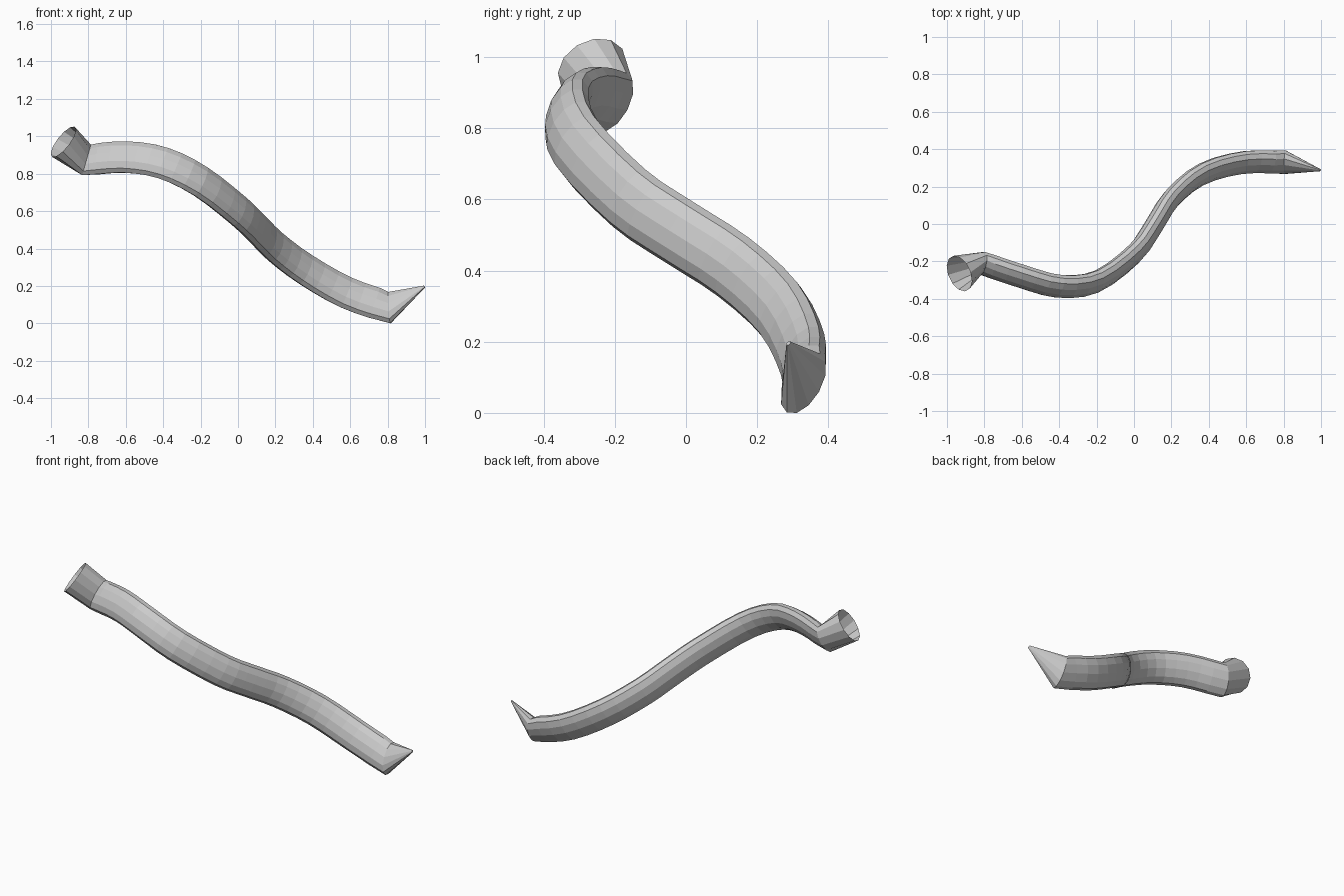
import bpy
import bmesh
from math import cos, sin, pi
from mathutils import Vector

if "Cube" in bpy.data.objects:
    bpy.data.objects.remove(bpy.data.objects["Cube"])

SIDES = 12
WIDE_AXIS = Vector((0.2, 0.45, 0.87))   # the oval section leans this way

# centre line of the curved oval tube
path = [Vector(p) for p in (
    (-0.81, -0.21, 0.885), (-0.60, -0.28, 0.90), (-0.40, -0.333, 0.868),
    (-0.20, -0.308, 0.77), (0.0, -0.16, 0.615), (0.10, -0.02, 0.52),
    (0.20, 0.135, 0.42), (0.36, 0.265, 0.30), (0.58, 0.328, 0.175),
    (0.81, 0.33, 0.095))]


def smooth_path(pts, steps):
    """Catmull-Rom points through the path."""
    p = [2 * pts[0] - pts[1]] + pts + [2 * pts[-1] - pts[-2]]
    out = []
    for i in range(1, len(p) - 2):
        a, b, c, d = p[i - 1:i + 3]
        for k in range(steps):
            t = k / steps
            out.append(0.5 * (2 * b + (c - a) * t + (2 * a - 5 * b + 4 * c - d) * t * t
                              + (3 * b - a - 3 * c + d) * t ** 3))
    return out + [pts[-1]]


# flared open mouth, oval tube, pointed tip
tube = smooth_path(path, 3)
centres = [Vector((-0.934, -0.265, 0.982))] + tube + [Vector((0.996, 0.288, 0.207))]
radii = [(0.101, 0.101)] + [(0.095, 0.051)] * len(tube) + [(0.007, 0.005)]

bm = bmesh.new()
rings = []
last = len(centres) - 1
for i, (c, (a, b)) in enumerate(zip(centres, radii)):
    # mitred direction at each ring
    t = Vector()
    if i > 0:
        t += (c - centres[i - 1]).normalized()
    if i < last:
        t += (centres[i + 1] - c).normalized()
    t.normalize()
    u = (WIDE_AXIS - t * WIDE_AXIS.dot(t)).normalized()
    v = t.cross(u)
    rings.append([bm.verts.new(c + u * a * cos(2 * pi * k / SIDES) + v * b * sin(2 * pi * k / SIDES))
                  for k in range(SIDES)])

for r, s in zip(rings, rings[1:]):
    for k in range(SIDES):
        n = (k + 1) % SIDES
        bm.faces.new((r[k], r[n], s[n], s[k]))
bm.faces.new(rings[-1])                 # tiny cap on the tip

# rest on the ground
low = min(p.co.z for p in bm.verts)
bmesh.ops.translate(bm, verts=bm.verts, vec=(0, 0, -low))

mesh = bpy.data.meshes.new("curved_tube")
bm.to_mesh(mesh)
bm.free()
bpy.context.collection.objects.link(bpy.data.objects.new("curved_tube", mesh))
